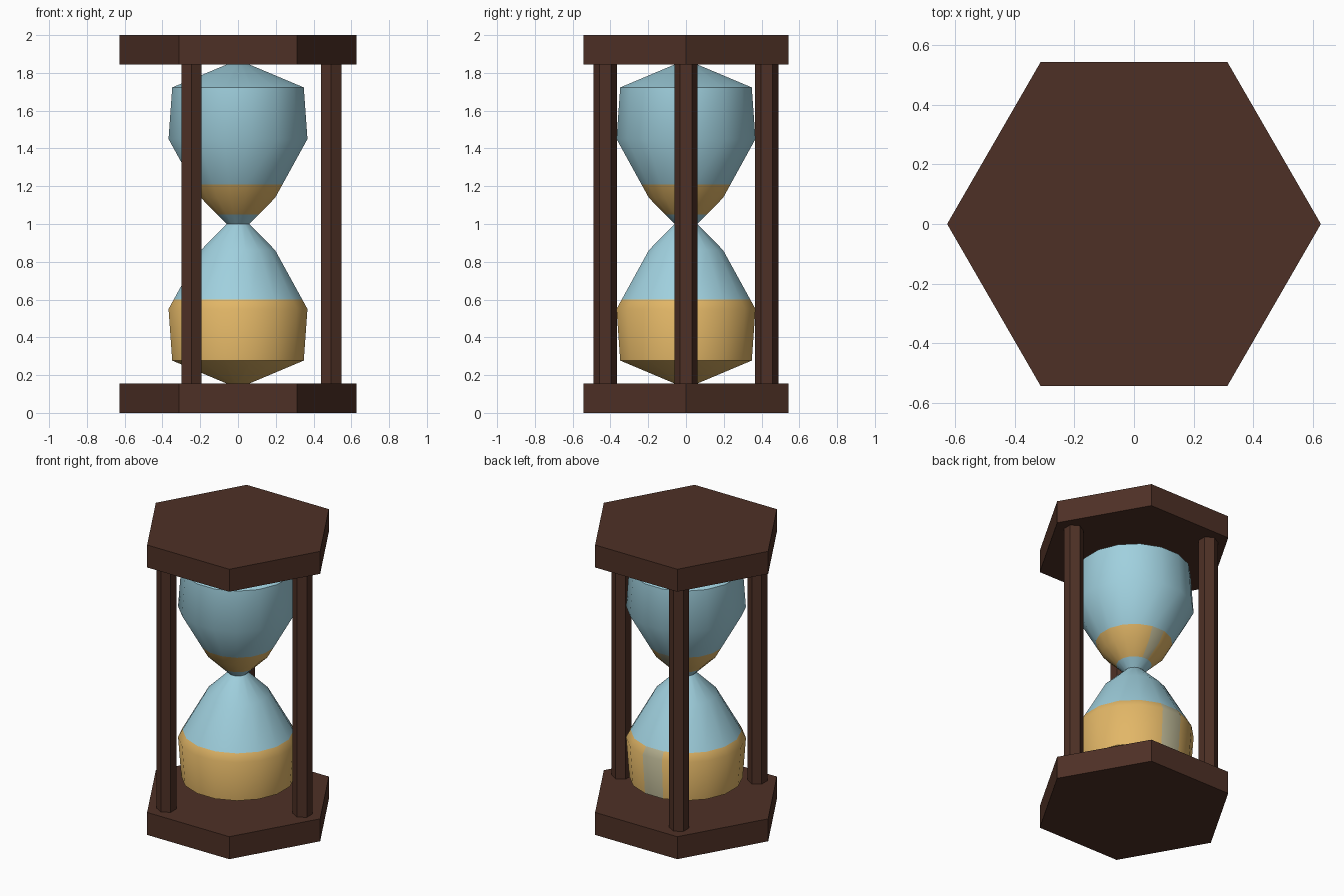
import bpy, bmesh, math

if "Cube" in bpy.data.objects:
    bpy.data.objects.remove(bpy.data.objects["Cube"])


def material(name, rgb):
    m = bpy.data.materials.new(name)
    m.diffuse_color = (*rgb, 1)
    m.use_nodes = True
    m.node_tree.nodes["Principled BSDF"].inputs["Base Color"].default_value = m.diffuse_color
    return m


wood = material("dark wood", (0.076, 0.030, 0.019))
glass_blue = material("pale blue glass", (0.35, 0.63, 0.73))
sand = material("golden sand", (0.76, 0.47, 0.135))
streak = material("greyish sand streak", (0.50, 0.47, 0.30))


def hex_prism(name, radius, z0, z1, x=0, y=0, turn=0):
    bpy.ops.mesh.primitive_cylinder_add(vertices=6, radius=radius, depth=z1 - z0,
                                        location=(x, y, (z0 + z1) / 2),
                                        rotation=(0, 0, turn))
    ob = bpy.context.object
    ob.name = name
    ob.data.materials.append(wood)


# Hexagonal end plates, corners on the x axis
for name, z0, z1 in (("base_plate", 0, 0.155), ("top_plate", 1.845, 2.0)):
    hex_prism(name, 0.627, z0, z1, turn=math.radians(30))

# Three hexagonal posts
for i in range(3):
    a = math.radians(120 * i)
    hex_prism(f"post_{i + 1}", 0.062, 0.155, 1.845, 0.493 * math.cos(a), 0.493 * math.sin(a))

# Glass: half profile mirrored about the neck, plus rings at the sand levels
half = [(0.06, 0.155), (0.355, 0.277), (0.375, 0.55), (0.20, 0.862), (0.06, 1.0)]
profile = half + [(r, 2 - z) for r, z in half[-2::-1]]


def radius_at(z):
    for (r0, z0), (r1, z1) in zip(profile, profile[1:]):
        if z0 <= z <= z1:
            return r0 + (r1 - r0) * (z - z0) / (z1 - z0)


profile = sorted(profile + [(radius_at(z), z) for z in (0.60, 1.05, 1.21)], key=lambda p: p[1])

SIDES = 16
bm = bmesh.new()
rings = [[bm.verts.new((r * math.cos(a), r * math.sin(a), z))
          for a in ((k + 0.5) * math.tau / SIDES for k in range(SIDES))] for r, z in profile]
for low, high in zip(rings, rings[1:]):
    for k in range(SIDES):
        n = (k + 1) % SIDES
        f = bm.faces.new((low[k], low[n], high[n], high[k]))
        c = f.calc_center_median()
        # Sand fills the bottom of each bulb, with a greyish streak at the back
        if c.z < 0.60 or 1.05 < c.z < 1.21:
            f.material_index = 2 if c.y > 0 and abs(c.x) < 0.001 else 1
bm.faces.new(rings[0][::-1]).material_index = 1
bm.faces.new(rings[-1])

mesh = bpy.data.meshes.new("glass_bulbs")
bm.to_mesh(mesh)
bm.free()
for m in (glass_blue, sand, streak):
    mesh.materials.append(m)
glass = bpy.data.objects.new("glass_bulbs", mesh)
bpy.context.collection.objects.link(glass)
bpy.ops.object.select_all(action='DESELECT')
glass.select_set(True)
bpy.context.view_layer.objects.active = glass
bpy.ops.object.shade_smooth_by_angle(angle=math.radians(40))
